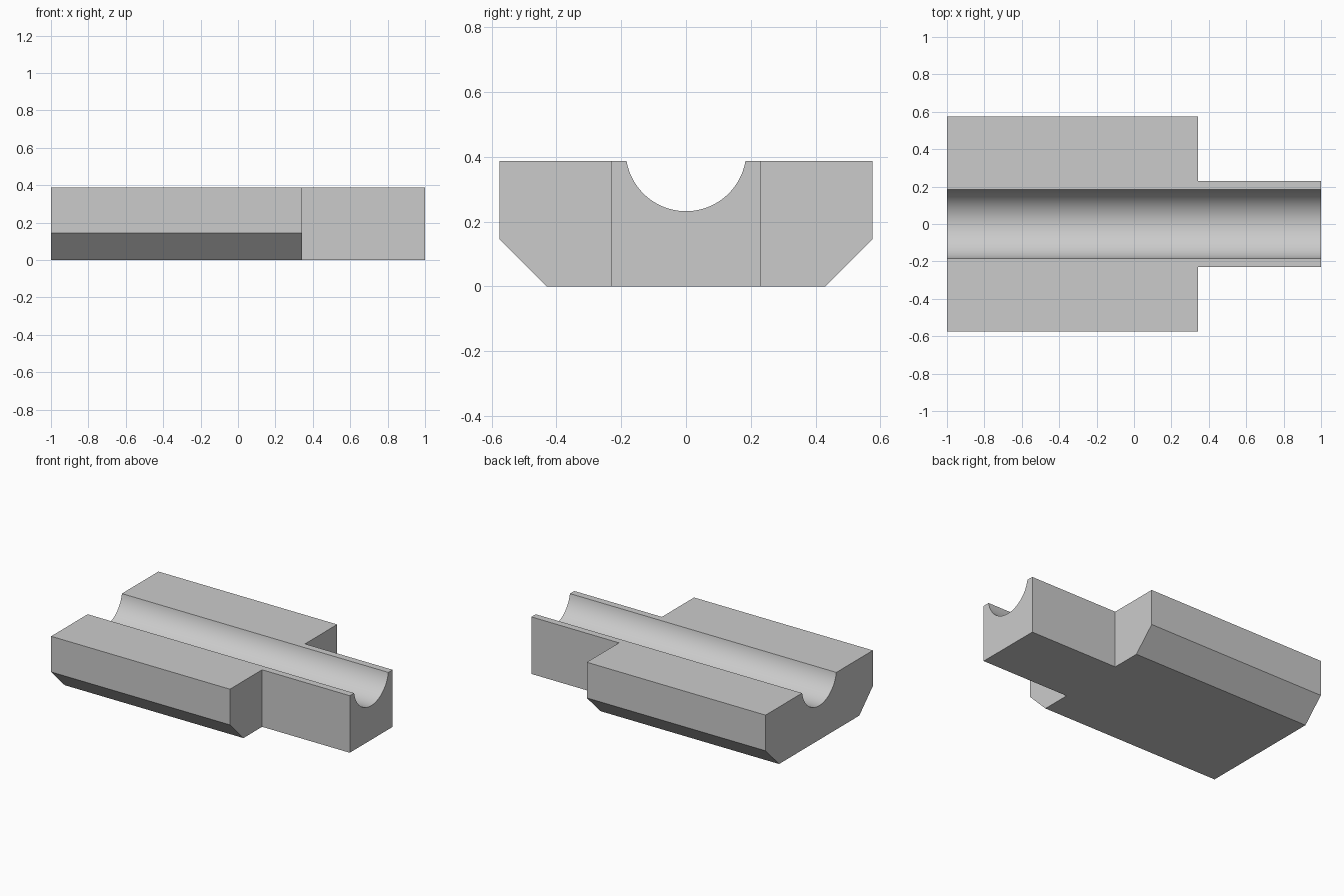
import bpy
import bmesh
from math import asin, cos, pi, sin, radians
from mathutils import Matrix, Vector

LENGTH, HEIGHT = 2.0, 0.387
HALF_WIDTH, TONGUE_HALF = 0.575, 0.23
SHOULDER_X, CHAMFER = 0.342, 0.145
GROOVE_R, GROOVE_Z, GROOVE_STEPS = 0.186, 0.418, 48

cube = bpy.data.objects.get("Cube")
if cube:
    bpy.data.objects.remove(cube, do_unlink=True)

# Plain grey finish
grey = bpy.data.materials.new("light_grey")
grey.use_nodes = True
colour = (0.6, 0.6, 0.6, 1)
grey.diffuse_color = colour
grey.node_tree.nodes["Principled BSDF"].inputs["Base Color"].default_value = colour


def add_object(name, bm):
    bmesh.ops.recalc_face_normals(bm, faces=bm.faces)
    mesh = bpy.data.meshes.new(name)
    bm.to_mesh(mesh)
    bm.free()
    mesh.materials.append(grey)
    obj = bpy.data.objects.new(name, mesh)
    bpy.context.collection.objects.link(obj)
    return obj


# Cross-section: chamfered base with a round groove along the top
start = asin((GROOVE_Z - HEIGHT) / GROOVE_R)
profile = [(-HALF_WIDTH, HEIGHT), (-HALF_WIDTH, CHAMFER), (-HALF_WIDTH + CHAMFER, 0),
           (HALF_WIDTH - CHAMFER, 0), (HALF_WIDTH, CHAMFER), (HALF_WIDTH, HEIGHT)]
for i in range(GROOVE_STEPS + 1):
    a = start + (pi - 2 * start) * i / GROOVE_STEPS
    z = HEIGHT if i in (0, GROOVE_STEPS) else GROOVE_Z - GROOVE_R * sin(a)
    profile.append((GROOVE_R * cos(a), z))

# Grooved block, extruded along its length
bm = bmesh.new()
section = bm.faces.new([bm.verts.new((-LENGTH / 2, y, z)) for y, z in profile])
end = bmesh.ops.extrude_face_region(bm, geom=[section], use_keep_orig=True)["geom"]
bmesh.ops.translate(bm, vec=Vector((LENGTH, 0, 0)),
                    verts=[v for v in end if isinstance(v, bmesh.types.BMVert)])
block = add_object("grooved_block", bm)

# Cutters that narrow one end into a tongue
bm = bmesh.new()
for side in (-1, 1):
    bmesh.ops.create_cube(bm, size=1, matrix=Matrix.Translation(
        (SHOULDER_X + 0.5, side * (TONGUE_HALF + 0.5), 0.2)))
cutter = add_object("tongue_cutter", bm)
cutter.hide_render = True

cut = block.modifiers.new("tongue_cut", "BOOLEAN")
cut.operation = "DIFFERENCE"
cut.solver = "EXACT"
cut.object = cutter
bpy.ops.object.select_all(action="DESELECT")
block.select_set(True)
bpy.context.view_layer.objects.active = block
bpy.ops.object.modifier_apply(modifier=cut.name)
bpy.data.objects.remove(cutter, do_unlink=True)

# Smooth groove, sharp edges elsewhere
bpy.ops.object.shade_smooth_by_angle(angle=radians(30))
